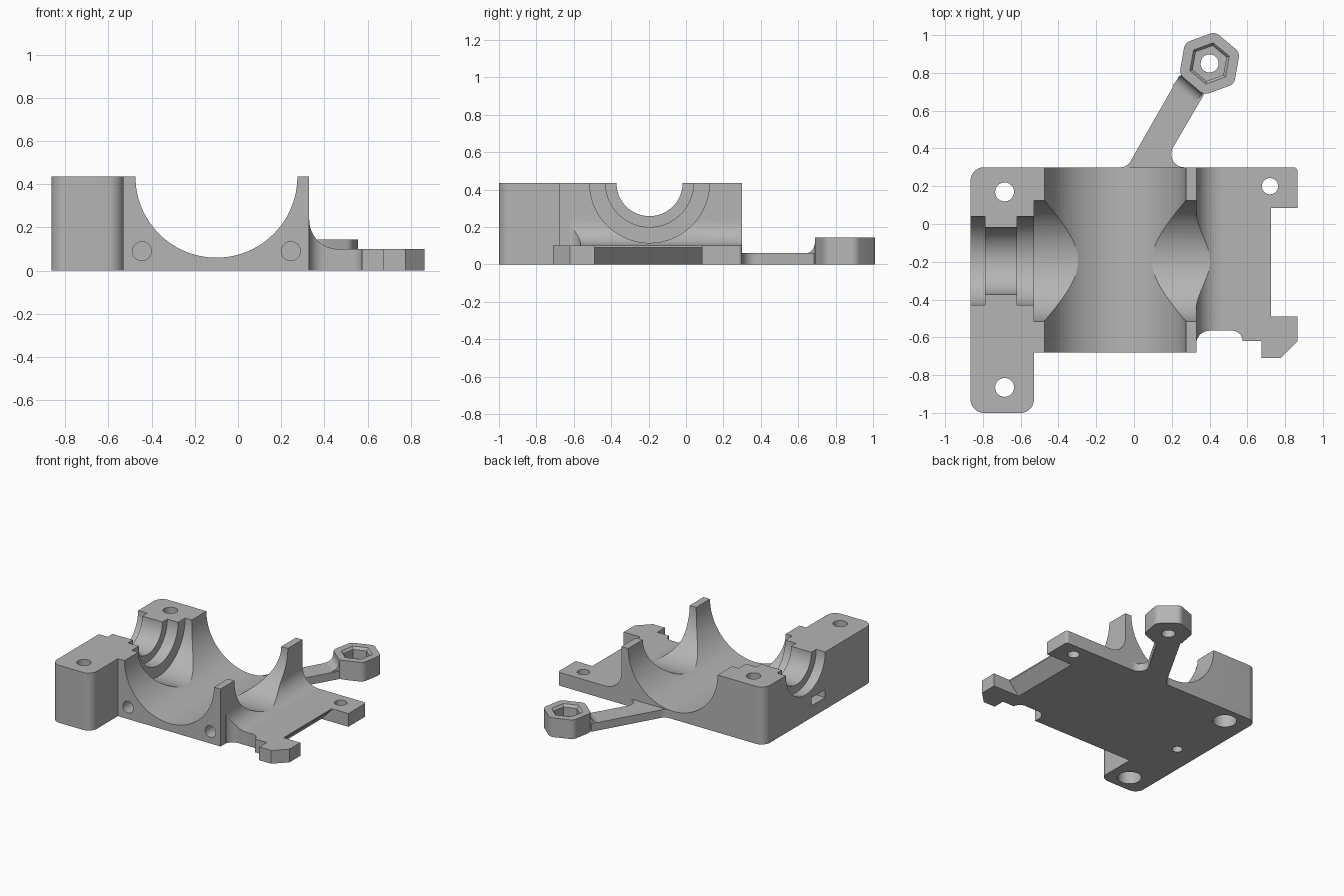
import bpy, bmesh, math
from mathutils import Vector

if "Cube" in bpy.data.objects:
    bpy.data.objects.remove(bpy.data.objects["Cube"], do_unlink=True)

TOP = 0.435          # height of the split plane, also the bore axes
BORE_X, BORE_Y = -0.10, -0.195

grey = bpy.data.materials.new("plain grey")
grey.use_nodes = True
grey.diffuse_color = (0.46, 0.46, 0.46, 1)
grey.node_tree.nodes["Principled BSDF"].inputs["Base Color"].default_value = grey.diffuse_color


def rounded(points, steps=12):
    """Replace each (a, b, radius) corner with a tangent arc."""
    out = []
    for i, (a, b, r) in enumerate(points):
        p = Vector((a, b))
        if r == 0:
            out.append(p)
            continue
        u = (Vector(points[i - 1][:2]) - p).normalized()
        v = (Vector(points[(i + 1) % len(points)][:2]) - p).normalized()
        half = u.angle(v) / 2
        centre = p + (u + v).normalized() * (r / math.sin(half))
        start = p + u * (r / math.tan(half)) - centre
        end = p + v * (r / math.tan(half)) - centre
        sweep = start.angle_signed(end)
        for k in range(steps + 1):
            t = -sweep * k / steps
            c, s = math.cos(t), math.sin(t)
            out.append(centre + Vector((start.x * c - start.y * s, start.x * s + start.y * c)))
    return out


def prism(name, outline, low, high, axis="z", taper=1.0, centre=(0, 0)):
    """Extrude an outline along an axis; taper scales the far end about a centre."""
    place = {"z": lambda a, b, c: (a, b, c),
             "y": lambda a, b, c: (a, c, b),
             "x": lambda a, b, c: (c, a, b)}[axis]
    bm = bmesh.new()
    ends = []
    for c, s in ((low, 1.0), (high, taper)):
        ends.append([bm.verts.new(place(centre[0] + (p[0] - centre[0]) * s,
                                        centre[1] + (p[1] - centre[1]) * s, c)) for p in outline])
    bm.faces.new(ends[0])
    bm.faces.new(ends[1])
    n = len(outline)
    for i in range(n):
        j = (i + 1) % n
        bm.faces.new((ends[0][i], ends[0][j], ends[1][j], ends[1][i]))
    bmesh.ops.recalc_face_normals(bm, faces=bm.faces)
    mesh = bpy.data.meshes.new(name)
    bm.to_mesh(mesh)
    bm.free()
    mesh.materials.append(grey)
    obj = bpy.data.objects.new(name, mesh)
    bpy.context.collection.objects.link(obj)
    return obj


def ring(a, b, r, sides=64, turn=0.0):
    return [(a + r * math.cos(turn + math.tau * i / sides),
             b + r * math.sin(turn + math.tau * i / sides)) for i in range(sides)]


def box(x0, x1, y0, y1):
    return [(x0, y0), (x1, y0), (x1, y1), (x0, y1)]


def combine(target, tool, operation="DIFFERENCE"):
    mod = target.modifiers.new("join", "BOOLEAN")
    mod.operation, mod.solver, mod.object = operation, "EXACT", tool
    bpy.context.view_layer.objects.active = target
    bpy.ops.object.modifier_apply(modifier=mod.name)
    bpy.data.objects.remove(tool, do_unlink=True)


# Thin side plate with two tabs
plate = prism("side_plate", rounded([
    (0.20, 0.30, 0), (0.865, 0.30, 0.02), (0.865, 0.085, 0), (0.725, 0.085, 0),
    (0.725, -0.49, 0), (0.865, -0.49, 0), (0.865, -0.62, 0), (0.775, -0.71, 0),
    (0.675, -0.71, 0), (0.675, -0.62, 0), (0.20, -0.62, 0)]), 0, 0.10)

# Concave fillet between the plate and the wall
fillet = prism("fillet", rounded([
    (0.25, 0.02, 0), (0.47, 0.02, 0), (0.47, 0.10, 0), (0.33, 0.10, 0.135),
    (0.33, 0.30, 0), (0.25, 0.30, 0)]), -0.62, 0.30, "y")
combine(plate, fillet, "UNION")
lip = prism("fillet_lip", box(0.25, 0.33, 0, 0.30), -0.66, -0.60, "y")
combine(plate, lip, "UNION")

# Rounded notch at the front and sloped underside between the tabs
combine(plate, prism("notch", rounded([
    (0.33, -0.85, 0), (0.33, -0.565, 0.07), (0.575, -0.565, 0.055), (0.575, -0.85, 0)]), -0.1, 0.6))
combine(plate, prism("slope", [(0.555, -0.09), (0.725, 0.09), (0.74, 0.09), (0.74, -0.09)],
                     -0.49, 0.085, "y"))
combine(plate, prism("tab_hole", ring(0.72, 0.20, 0.043, 32), -0.1, 0.2))

# Main half housing with the long clamp block
body = prism("housing", rounded([
    (-0.865, 0.30, 0.07), (-0.865, -1.0, 0.07), (-0.53, -1.0, 0.07),
    (-0.53, -0.68, 0), (0.33, -0.68, 0), (0.33, 0.30, 0)]), 0, TOP)
combine(body, plate, "UNION")

# Main bore, then the stepped cross bore
combine(body, prism("main_bore", ring(BORE_X, TOP, 0.375, 96), -0.8, 0.5, "y"))
for x0, x1, r in ((-0.53, 0.6, 0.32), (-0.62, -0.50, 0.235),
                  (-0.80, -0.60, 0.177), (-0.95, -0.79, 0.235)):
    combine(body, prism("cross_bore", ring(BORE_Y, TOP, r, 80), x0, x1, "x"))

# Bolt holes with wide recesses underneath
for y in (0.17, -0.865):
    combine(body, prism("bolt_hole", ring(-0.685, y, 0.05, 40), -0.1, 0.6))
    combine(body, prism("bolt_recess", ring(-0.685, y, 0.083, 40), -0.1, 0.13))

# Nut slot in the side with its small hole below, and blind holes in front
combine(body, prism("nut_slot", box(-0.95, -0.60, -0.43, -0.265), 0.09, 0.15))
combine(body, prism("nut_hole", ring(-0.685, -0.3475, 0.037, 32), -0.1, 0.12))
for x in (-0.445, 0.245):
    combine(body, prism("front_hole", ring(x, 0.09, 0.044, 40), -0.8, -0.42, "y"))

# Slanted arm flaring out at its root
arm = prism("arm", rounded([
    (-0.10, 0.25, 0), (-0.10, 0.30, 0), (-0.037, 0.30, 0.06), (0.24, 0.785, 0), (0.32, 0.80, 0),
    (0.37, 0.685, 0), (0.145, 0.30, 0.07), (0.30, 0.30, 0), (0.30, 0.25, 0)]), 0, 0.06)

# Hexagonal end with rounded corners
HX, HY, TURN = 0.40, 0.85, math.radians(20)
head = prism("hex_end", rounded([(x, y, 0.05) for x, y in ring(HX, HY, 0.17, 6, TURN)], 8), 0, 0.145)
combine(arm, head, "UNION")

# Concave ramp from the arm up to the hexagonal end
ramp = prism("ramp", rounded([
    (0.12, 0.02, 0), (0.215, 0.02, 0), (0.215, 0.06, 0), (0.147, 0.06, 0.06),
    (0.147, 0.13, 0), (0.12, 0.13, 0)]), -0.075, 0.075, "y")
ramp.rotation_euler.z = math.radians(230)
ramp.location = (HX, HY, 0)
bpy.context.view_layer.update()
combine(arm, ramp, "UNION")

# Nut pocket with chamfered rim and a through hole
combine(arm, prism("pocket", ring(HX, HY, 0.095, 6, TURN), 0.06, 0.2))
combine(arm, prism("pocket_rim", ring(HX, HY, 0.094, 6, TURN), 0.125, 0.147,
                   taper=1.2, centre=(HX, HY)))
combine(arm, prism("arm_hole", ring(HX, HY, 0.048, 32), -0.1, 0.3))
combine(body, arm, "UNION")

# Smooth the curved walls and keep crisp edges
bpy.ops.object.select_all(action="DESELECT")
body.select_set(True)
bpy.context.view_layer.objects.active = body
bpy.ops.object.shade_smooth_by_angle(angle=math.radians(25))
